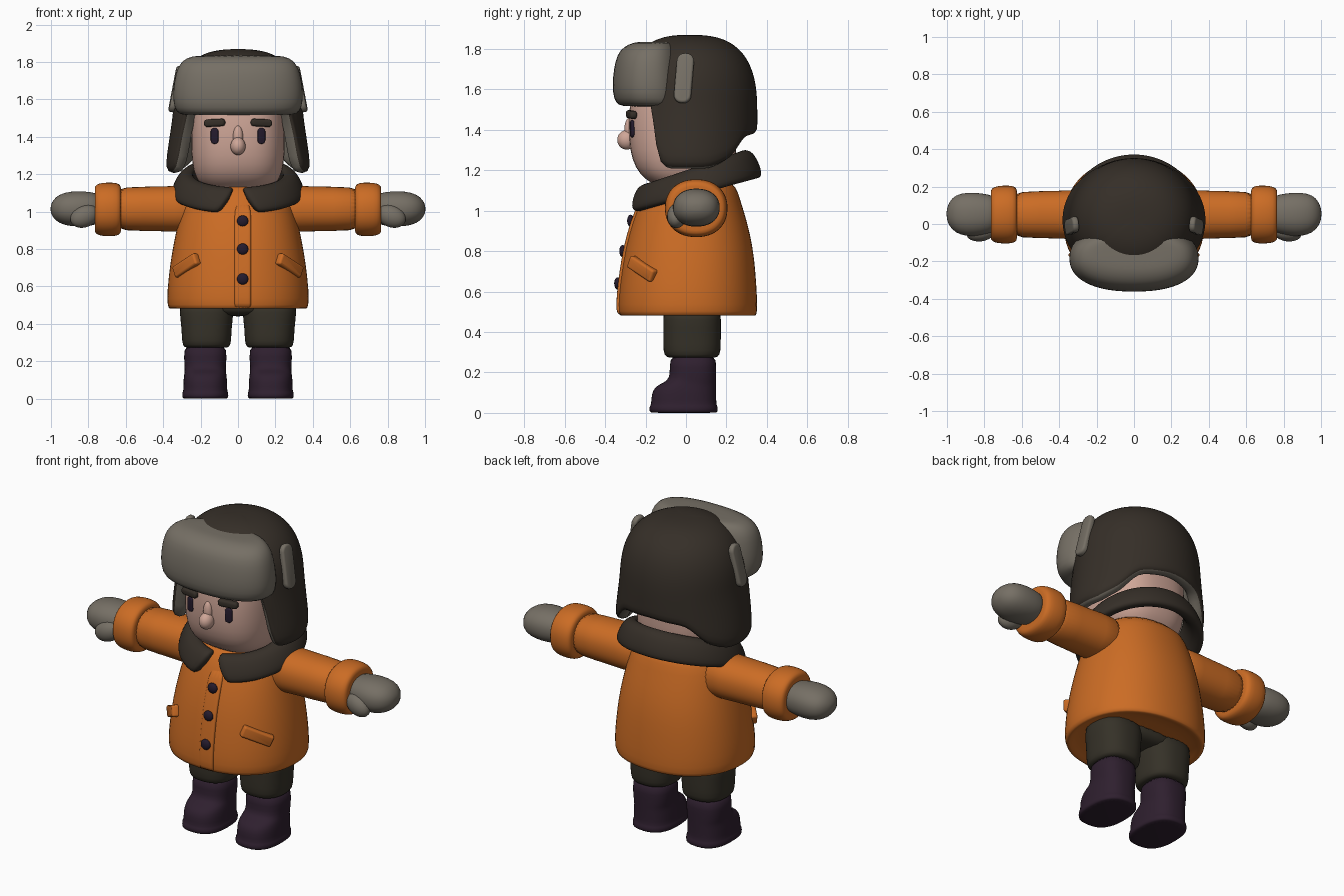
import bpy, bmesh
from math import sin, cos, pi, radians
from mathutils import Matrix, Euler

if "Cube" in bpy.data.objects:
    bpy.data.objects.remove(bpy.data.objects["Cube"])


def material(name, rgb):
    m = bpy.data.materials.new(name)
    m.use_nodes = True
    m.diffuse_color = (*rgb, 1)
    m.node_tree.nodes["Principled BSDF"].inputs["Base Color"].default_value = (*rgb, 1)
    return m


ORANGE = material("orange coat", (0.60, 0.15, 0.018))
BROWN = material("dark brown", (0.036, 0.028, 0.021))
GREY = material("grey fur", (0.18, 0.16, 0.13))
SKIN = material("skin", (0.62, 0.38, 0.31))
OLIVE = material("olive trousers", (0.036, 0.031, 0.021))
PLUM = material("plum leather", (0.028, 0.014, 0.028))
INK = material("dark violet", (0.018, 0.011, 0.026))


def finish(bm, name, mats, subdiv=1):
    bmesh.ops.recalc_face_normals(bm, faces=bm.faces)
    mesh = bpy.data.meshes.new(name)
    bm.to_mesh(mesh)
    bm.free()
    for m in mats:
        mesh.materials.append(m)
    mesh.shade_smooth()
    ob = bpy.data.objects.new(name, mesh)
    bpy.context.collection.objects.link(ob)
    if subdiv:
        ob.modifiers.new("round", "SUBSURF").levels = subdiv
        ob.modifiers["round"].render_levels = subdiv
    return ob


def power(v, n):
    return abs(v) ** (2 / n) * (1 if v >= 0 else -1)


def bridge(bm, rings, closed=True):
    for lo, hi in zip(rings, rings[1:]):
        count = len(lo)
        for i in range(count if closed else count - 1):
            j = (i + 1) % count
            bm.faces.new((lo[i], lo[j], hi[j], hi[i]))


def loft(name, mat, rings, centre=0, n=2.2, axis="z", side=1, segs=32):
    """Rings are (position, half width, front y, back y)."""
    bm = bmesh.new()
    loops = []
    for t, r, front, back in rings:
        loop = []
        for k in range(segs):
            a = 2 * pi * k / segs
            across = centre + r * power(cos(a), n)
            y = (front + back) / 2 + (back - front) / 2 * power(sin(a), n)
            co = (side * across, y, t) if axis == "z" else (side * t, y, across)
            loop.append(bm.verts.new(co))
        loops.append(loop)
    bridge(bm, loops)
    bm.faces.new(loops[0])
    bm.faces.new(loops[-1])
    return finish(bm, name, [mat])


def blob(name, mat, loc, radii, rot=(0, 0, 0)):
    bm = bmesh.new()
    bmesh.ops.create_uvsphere(bm, u_segments=24, v_segments=16, radius=1)
    turn = Euler([radians(d) for d in rot]).to_matrix().to_4x4()
    bm.transform(Matrix.Translation(loc) @ turn @ Matrix.Diagonal((*radii, 1)))
    return finish(bm, name, [mat], 0)


def plate(name, mat, loc, size, rot=(0, 0, 0), round_edge=0.01):
    bm = bmesh.new()
    bmesh.ops.create_cube(bm, size=1)
    bm.transform(Matrix.Diagonal((*size, 1)))
    thin = min(range(3), key=lambda i: size[i])
    corners = [e for e in bm.edges
               if abs((e.verts[0].co - e.verts[1].co)[thin]) > size[thin] / 2]
    bmesh.ops.bevel(bm, geom=corners, offset=round_edge, segments=5, profile=0.5, affect="EDGES")
    turn = Euler([radians(d) for d in rot], "XYZ").to_matrix().to_4x4()
    bm.transform(Matrix.Translation(loc) @ turn)
    ob = finish(bm, name, [mat], 0)
    soft = ob.modifiers.new("soft", "BEVEL")
    soft.width, soft.segments = size[thin] * 0.35, 3
    return ob


# Coat body with a slightly hollow hem
loft("coat", ORANGE, [
    (0.51, 0.28, -0.24, 0.26), (0.485, 0.34, -0.30, 0.32), (0.478, 0.365, -0.325, 0.345),
    (0.49, 0.38, -0.338, 0.354), (0.58, 0.38, -0.337, 0.353), (0.70, 0.367, -0.322, 0.345),
    (0.82, 0.348, -0.302, 0.332), (0.94, 0.322, -0.270, 0.305), (1.05, 0.295, -0.228, 0.27),
    (1.12, 0.26, -0.19, 0.25), (1.16, 0.20, -0.13, 0.20)])
loft("coat_front_overlap", ORANGE, [
    (0.485, 0.045, -0.335, -0.25), (0.50, 0.045, -0.345, -0.25), (0.58, 0.045, -0.344, -0.25),
    (0.70, 0.045, -0.329, -0.25), (0.82, 0.045, -0.309, -0.23), (0.94, 0.045, -0.277, -0.2),
    (1.06, 0.045, -0.23, -0.15)], centre=0.025, n=7)
for i, (z, y) in enumerate([(0.95, -0.274), (0.80, -0.313), (0.64, -0.338)]):
    blob(f"button_{i + 1}", INK, (0.025, y, z), (0.03, 0.017, 0.03))

# Turned down collar, split at the front
bm = bmesh.new()
loops = []
for k in range(41):
    phi = radians(9) + (2 * pi - radians(18)) * k / 40
    lean = (k - 20) / 20
    loop = []
    for j in range(12):
        a = 2 * pi * j / 12
        up, out = power(sin(a), 2.6), power(cos(a), 2.6)
        p = phi + 0.13 * up * lean ** 5
        r = 0.29 + 0.045 * out - 0.03 * up
        loop.append(bm.verts.new((r * sin(p) * 1.03, 0.045 - r * cos(p) * 0.95,
                                  1.145 - 0.085 * cos(p) + 0.072 * up)))
    loops.append(loop)
bridge(bm, loops)
bm.faces.new(loops[0])
bm.faces.new(loops[-1])
finish(bm, "collar", [BROWN])

# Neck and head
loft("head", SKIN, [
    (1.02, 0.17, -0.12, 0.17), (1.125, 0.17, -0.14, 0.18), (1.14, 0.195, -0.18, 0.2),
    (1.18, 0.228, -0.23, 0.23), (1.25, 0.246, -0.268, 0.25), (1.35, 0.252, -0.285, 0.25),
    (1.5, 0.25, -0.285, 0.25), (1.62, 0.23, -0.26, 0.24), (1.7, 0.18, -0.2, 0.2)], n=2.6)
blob("nose", SKIN, (0, -0.293, 1.35), (0.04, 0.047, 0.048))
blob("nose_bridge", SKIN, (0, -0.28, 1.40), (0.027, 0.025, 0.06))

# Fur hat: crown with ear flaps, dark outside and grey inside
HEM = [(0, 1.56), (54, 1.56), (59, 1.25), (66, 1.205), (108, 1.205), (128, 1.25), (146, 1.36), (180, 1.38)]


def hem(deg):
    for (a, za), (b, zb) in zip(HEM, HEM[1:]):
        if deg <= b:
            return za + (zb - za) * (deg - a) / (b - a)


half = [0, 14, 28, 42, 54, 59, 66, 76, 87, 98, 108, 118, 128, 137, 146, 157, 168]
angles = half + [180] + [-d for d in reversed(half[1:])]
TOP = 1.87
bm = bmesh.new()
loops = []
for row in range(15):
    s = row / 15
    loop = []
    for d in angles:
        low = hem(abs(d))
        z = low + (TOP - low) * sin(s * pi / 2)
        u = max(0, (z - 1.48) / (TOP - 1.48))
        r = (1 - u ** 2.7) ** (1 / 2.7)
        flare = min(max(0, 1.52 - z), 0.24) * 0.15
        p = radians(d)
        depth = 0.335 if abs(d) > 90 else 0.33
        loop.append(bm.verts.new(((0.35 * r + flare) * sin(p), 0.02 - depth * r * cos(p), z)))
    loops.append(loop)
bridge(bm, loops)
peak = bm.verts.new((0, 0.02, TOP))
for i, v in enumerate(loops[-1]):
    bm.faces.new((v, loops[-1][(i + 1) % len(angles)], peak))
hat = finish(bm, "hat", [BROWN, GREY], 0)
lining = hat.modifiers.new("lining", "SOLIDIFY")
lining.thickness, lining.offset = 0.075, -1
lining.material_offset = lining.material_offset_rim = 1
sub = hat.modifiers.new("round", "SUBSURF")
sub.levels = sub.render_levels = 1

# Turned up fur brim
loft("hat_brim", GREY, [
    (1.515, 0.27, -0.29, 0.0), (1.52, 0.315, -0.335, 0.0), (1.55, 0.342, -0.358, 0.0),
    (1.62, 0.35, -0.365, 0.0), (1.70, 0.342, -0.358, -0.01), (1.77, 0.325, -0.342, -0.02),
    (1.81, 0.295, -0.31, -0.04), (1.832, 0.25, -0.26, -0.06), (1.835, 0.18, -0.22, -0.08)], n=2.3)

for side, word in ((1, "left"), (-1, "right")):
    # Face and hat details
    plate(word + "_eye", INK, (side * 0.125, -0.266, 1.405), (0.042, 0.016, 0.085), (0, 0, side * 13), 0.019)
    plate(word + "_eyebrow", BROWN, (side * 0.125, -0.27, 1.475), (0.115, 0.035, 0.04),
          (0, side * 3, side * 13), 0.018)
    plate(word + "_hat_patch", GREY, (side * 0.333, -0.01, 1.655), (0.034, 0.085, 0.25),
          (-4, side * -11, side * -4), 0.038)

    # Sleeve, cuff and mitten
    loft(word + "_sleeve", ORANGE, [
        (0.18, 0.13, -0.09, 0.19), (0.34, 0.122, -0.08, 0.18), (0.5, 0.118, -0.075, 0.175),
        (0.7, 0.118, -0.075, 0.175)], centre=1.015, axis="x", side=side)
    loft(word + "_cuff", ORANGE, [
        (0.625, 0.11, -0.07, 0.17), (0.627, 0.128, -0.09, 0.19), (0.645, 0.143, -0.104, 0.206),
        (0.70, 0.145, -0.106, 0.207), (0.745, 0.140, -0.101, 0.201), (0.767, 0.125, -0.085, 0.185),
        (0.765, 0.10, -0.06, 0.16)], centre=1.012, axis="x", side=side)
    loft(word + "_mitten", GREY, [
        (0.72, 0.075, -0.03, 0.14), (0.78, 0.09, -0.055, 0.16), (0.86, 0.097, -0.068, 0.17),
        (0.93, 0.088, -0.06, 0.165), (0.975, 0.065, -0.03, 0.14), (0.997, 0.032, 0.01, 0.095),
        (1.002, 0.012, 0.04, 0.07)], centre=1.015, axis="x", side=side)
    blob(word + "_thumb", GREY, (side * 0.82, -0.045, 0.975), (0.08, 0.048, 0.058), (0, side * 22, side * -8))

    # Slanted pocket flap
    plate(word + "_pocket", ORANGE, (side * 0.275, -0.215, 0.712), (0.18, 0.044, 0.065),
          (0, side * 25, side * 45), 0.012)

    # Trouser leg and boot
    loft(word + "_trouser_leg", OLIVE, [
        (0.272, 0.10, -0.07, 0.13), (0.275, 0.122, -0.10, 0.16), (0.30, 0.132, -0.113, 0.172),
        (0.38, 0.134, -0.113, 0.173), (0.46, 0.145, -0.113, 0.173), (0.54, 0.145, -0.113, 0.173)],
        centre=0.168, n=2.4, side=side)
    loft(word + "_boot", PLUM, [
        (0.0, 0.115, -0.17, 0.15), (0.003, 0.124, -0.182, 0.158), (0.034, 0.124, -0.182, 0.158),
        (0.037, 0.117, -0.172, 0.15), (0.09, 0.118, -0.172, 0.15), (0.13, 0.113, -0.155, 0.15),
        (0.15, 0.11, -0.11, 0.15), (0.17, 0.111, -0.082, 0.15), (0.22, 0.114, -0.08, 0.15),
        (0.30, 0.114, -0.08, 0.15)], centre=0.175, n=2.5, side=side)

loft("trouser_seat", OLIVE, [
    (0.44, 0.10, -0.05, 0.11), (0.46, 0.2, -0.1, 0.16), (0.54, 0.28, -0.113, 0.173)], n=2.6)
